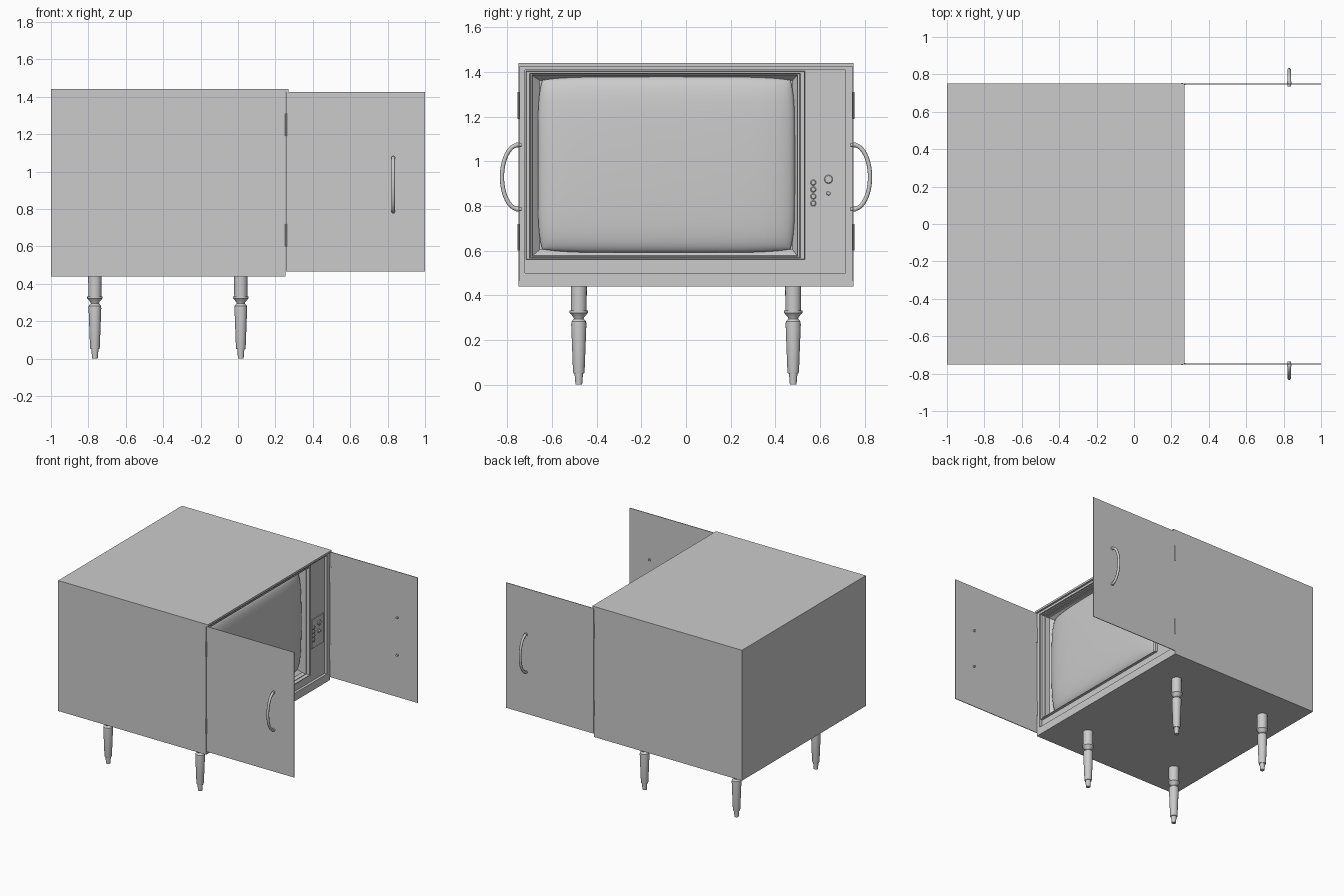
import bpy, bmesh, math
from mathutils import Matrix, Vector

cube = bpy.data.objects.get("Cube")
if cube:
    bpy.data.objects.remove(cube, do_unlink=True)

grey = bpy.data.materials.new("plain grey")
grey.use_nodes = True
tone = (0.6, 0.6, 0.6, 1)
grey.diffuse_color = tone
grey.node_tree.nodes["Principled BSDF"].inputs["Base Color"].default_value = tone


def finish(name, bm, smooth=False):
    bmesh.ops.recalc_face_normals(bm, faces=bm.faces)
    mesh = bpy.data.meshes.new(name)
    bm.to_mesh(mesh)
    bm.free()
    mesh.materials.append(grey)
    obj = bpy.data.objects.new(name, mesh)
    bpy.context.collection.objects.link(obj)
    if smooth:
        bpy.ops.object.select_all(action="DESELECT")
        obj.select_set(True)
        bpy.context.view_layer.objects.active = obj
        bpy.ops.object.shade_smooth_by_angle(angle=math.radians(35))
    return obj


def box(name, x, y, z):
    bm = bmesh.new()
    bmesh.ops.create_cube(bm, size=1)
    for v in bm.verts:
        v.co = [(a + b) / 2 + c * (b - a) for (a, b), c in zip((x, y, z), v.co)]
    return finish(name, bm)


def loft(name, rings, smooth=False):
    """Skin a series of closed loops and cap both ends."""
    bm = bmesh.new()
    loops = [[bm.verts.new(p) for p in ring] for ring in rings]
    for a, b in zip(loops, loops[1:]):
        for i in range(len(a)):
            j = (i + 1) % len(a)
            bm.faces.new((a[i], a[j], b[j], b[i]))
    bm.faces.new(loops[0])
    bm.faces.new(loops[-1])
    return finish(name, bm, smooth)


def turned(name, profile, base, axis="Z", sides=20):
    """Round part from (height, radius) pairs along an axis."""
    turn = Vector((0, 0, 1)).rotation_difference(
        Vector([float(c == axis) for c in "XYZ"])).to_matrix()
    angles = [math.tau * i / sides for i in range(sides)]
    rings = [[Vector(base) + turn @ Vector((r * math.cos(a), r * math.sin(a), h))
              for a in angles] for h, r in profile]
    return loft(name, rings, True)


# Cabinet: body, recessed fascia and stepped screen surround as nested rectangles
FASCIA, RIM = 0.235, 0.165
steps = [
    (-1, -0.75, 0.75, 0.44, 1.44),
    (0.255, -0.75, 0.75, 0.44, 1.44),
    (0.255, -0.72, 0.715, 0.50, 1.408),
    (FASCIA, -0.72, 0.715, 0.50, 1.408),
    (FASCIA, -0.717, 0.533, 0.56, 1.404),
    (0.25, -0.715, 0.53, 0.563, 1.402),
    (0.25, -0.70, 0.512, 0.568, 1.394),
    (0.225, -0.697, 0.508, 0.571, 1.391),
    (0.225, -0.69, 0.50, 0.575, 1.387),
    (0.195, -0.687, 0.497, 0.578, 1.384),
    (RIM, -0.655, 0.477, 0.605, 1.362),
]
loft("cabinet", [[(x, y0, z0), (x, y1, z0), (x, y1, z1), (x, y0, z1)]
                 for x, y0, y1, z0, z1 in steps])
box("top_lip", (0.25, 0.27), (-0.75, 0.75), (1.425, 1.44))

# Bulging picture tube
bm = bmesh.new()
N = 32
params = [math.sin(math.pi / 2 * (2 * i / N - 1)) for i in range(N + 1)]
grid = []
for u in params:
    row = []
    for v in params:
        edge = max(0, (1 - u ** 8) * (1 - v ** 8)) ** 0.5
        x = RIM + 0.01 + 0.045 * edge + 0.0125 * (2 - u * u - v * v)
        row.append(bm.verts.new((x, -0.088 + 0.575 * u * (1 - 0.035 * v ** 6),
                                 0.985 + 0.394 * v * (1 - 0.04 * u ** 6))))
    grid.append(row)
for i in range(N):
    for j in range(N):
        bm.faces.new((grid[i][j], grid[i + 1][j], grid[i + 1][j + 1], grid[i][j + 1]))
screen = finish("screen", bm, True)
if screen.data.polygons[N * N // 2].normal.x < 0:
    screen.data.flip_normals()

# Control panel with buttons and dials
box("control_plate", (FASCIA - 0.005, FASCIA + 0.006), (0.55, 0.695), (0.75, 0.97))
for i in range(4):
    turned(f"button_{i + 1}", [(0, 0.013), (0.012, 0.013), (0.015, 0.009)],
           (FASCIA, 0.57, 0.812 + 0.031 * i), "X")
turned("upper_dial", [(0, 0.019), (0.012, 0.019), (0.015, 0.016)],
       (FASCIA, 0.638, 0.92), "X")
turned("lower_dial", [(0, 0.016), (0.011, 0.016), (0.011, 0.009), (0.02, 0.008)],
       (FASCIA, 0.638, 0.857), "X")

# Turned legs
leg_profile = [(0, 0.015), (0.05, 0.019), (0.05, 0.024), (0.06, 0.026),
               (0.27, 0.034), (0.282, 0.033), (0.295, 0.022), (0.302, 0.024),
               (0.322, 0.041), (0.333, 0.041), (0.333, 0.035), (0.445, 0.036)]
for fx, x in (("rear", -0.765), ("front", 0.015)):
    for fy, y in (("near", -0.48), ("far", 0.48)):
        turned(f"{fx}_{fy}_leg", leg_profile, (x, y, 0))

# Open doors with hinges, bow handles and screws, mirrored across the middle
for side, s in (("near", -1), ("far", 1)):
    def span(a, b):
        return tuple(sorted((s * a, s * b)))

    box(f"{side}_door", (0.257, 1.0), span(0.746, 0.751), (0.465, 1.425))
    for part, z in (("lower", 0.60), ("upper", 1.19)):
        turned(f"{side}_{part}_hinge_pin", [(0, 0.005), (0.12, 0.005)],
               (0.257, s * 0.75, z), sides=10)
        box(f"{side}_{part}_hinge_leaf", (0.25, 0.275), span(0.744, 0.747), (z, z + 0.12))

    # Handle: a tube swept along a half ellipse
    rings = []
    for i in range(25):
        t = math.pi * (i / 24 - 0.5)
        centre = Vector((0.83, s * (0.75 + 0.074 * math.cos(t)), 0.93 + 0.144 * math.sin(t)))
        out = Vector((0, s * math.cos(t) / 0.074, math.sin(t) / 0.144)).normalized()
        rings.append([centre + 0.0095 * (out * math.cos(a) + Vector((math.sin(a), 0, 0)))
                      for a in (math.tau * k / 12 for k in range(12))])
    loft(f"{side}_handle", rings, True)
    for part, z in (("lower", 0.786), ("upper", 1.074)):
        turned(f"{side}_{part}_handle_screw", [(-0.008, 0.009), (0.008, 0.009)],
               (0.83, s * 0.744, z), "Y", 12)
        turned(f"{side}_{part}_handle_foot", [(-0.006, 0.0115), (0.006, 0.0115)],
               (0.83, s * 0.756, z), "Y", 12)
